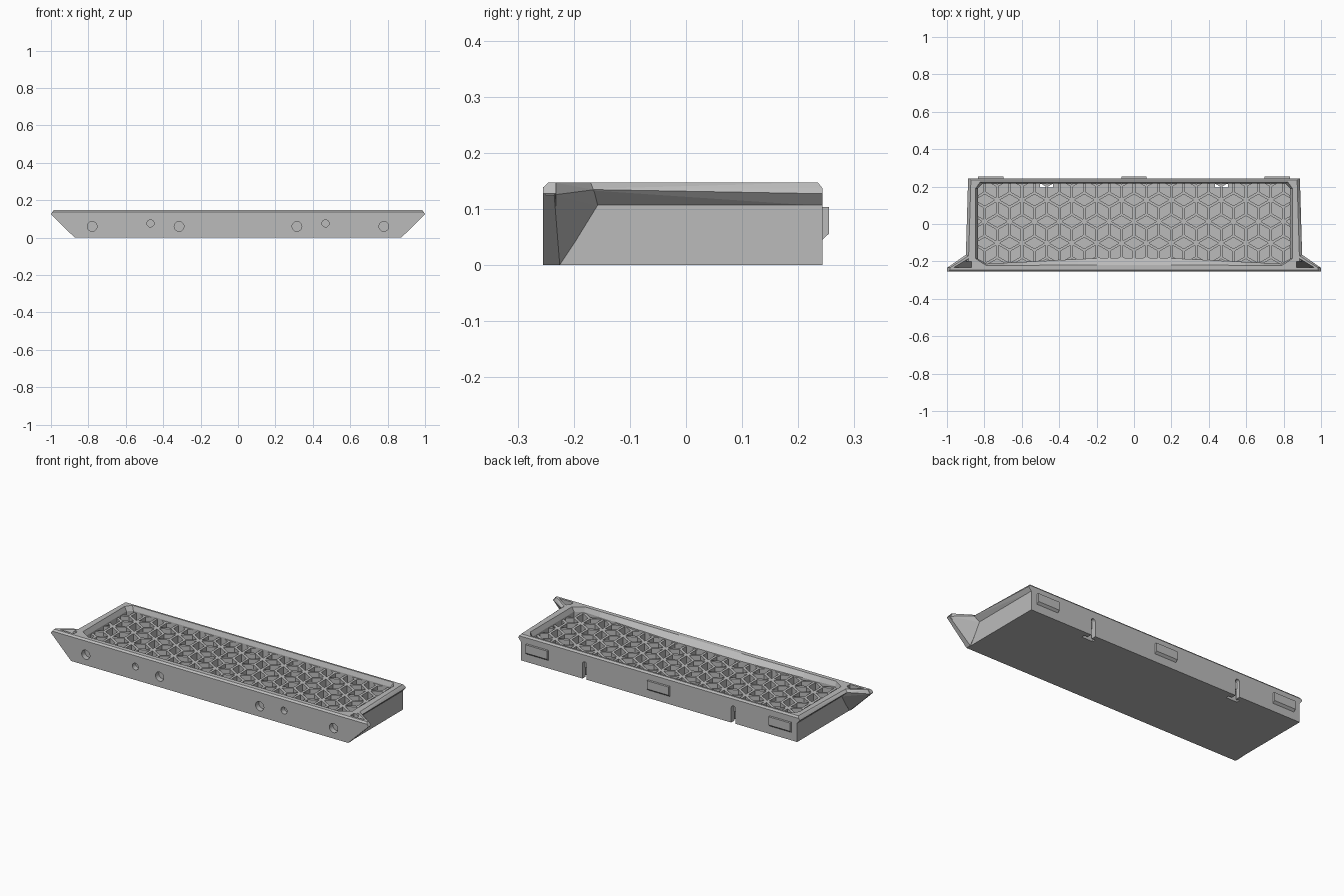
import bpy, bmesh, math
from mathutils import Vector

cube = bpy.data.objects.get("Cube")
if cube:
    bpy.data.objects.remove(cube, do_unlink=True)

grey = bpy.data.materials.new("plain grey")
grey.use_nodes = True
colour = (0.5, 0.5, 0.5, 1)
grey.diffuse_color = colour
grey.node_tree.nodes["Principled BSDF"].inputs["Base Color"].default_value = colour


def finish(name, bm):
    bmesh.ops.recalc_face_normals(bm, faces=bm.faces)
    mesh = bpy.data.meshes.new(name)
    bm.to_mesh(mesh)
    bm.free()
    mesh.materials.append(grey)
    ob = bpy.data.objects.new(name, mesh)
    bpy.context.collection.objects.link(ob)
    return ob


def hull(name, pts, flip=1):
    bm = bmesh.new()
    verts = [bm.verts.new((x * flip, y, z)) for x, y, z in pts]
    res = bmesh.ops.convex_hull(bm, input=verts)
    junk = {v for v in res["geom_interior"] + res["geom_unused"]
            if isinstance(v, bmesh.types.BMVert)}
    bmesh.ops.delete(bm, geom=list(junk), context="VERTS")
    bmesh.ops.dissolve_limit(bm, angle_limit=0.01, verts=bm.verts, edges=bm.edges)
    return finish(name, bm)


def box(name, x0, x1, y0, y1, z0, z1):
    return hull(name, [(x, y, z) for x in (x0, x1) for y in (y0, y1) for z in (z0, z1)])


def loft(name, rings):
    bm = bmesh.new()
    loops = [[bm.verts.new(p) for p in ring] for ring in rings]
    n = len(loops[0])
    for a, b in zip(loops, loops[1:]):
        for i in range(n):
            j = (i + 1) % n
            bm.faces.new((a[i], a[j], b[j], b[i]))
    bm.faces.new(loops[0])
    bm.faces.new(loops[-1])
    return finish(name, bm)


def cylinder(name, x, z, radius, y0, y1):
    ring = [(x + radius * math.cos(math.tau * i / 32), z + radius * math.sin(math.tau * i / 32))
            for i in range(32)]
    return loft(name, [[(a, y, b) for a, b in ring] for y in (y0, y1)])


def combine(target, others, operation):
    for other in others:
        mod = target.modifiers.new("combine", "BOOLEAN")
        mod.operation = operation
        mod.solver = "EXACT"
        mod.object = other
        bpy.context.view_layer.objects.active = target
        bpy.ops.object.modifier_apply(modifier=mod.name)
        bpy.data.objects.remove(other, do_unlink=True)


TOP = 0.147
FLOOR = 0.06

# Main block with bevelled back edge
section = [(-0.24, 0), (0.243, 0), (0.243, 0.137), (0.235, TOP), (-0.24, TOP)]
body = hull("tray_body", [(x, y, z) for x in (-0.87, 0.87) for y, z in section])

# Overhanging side rims and flared front corners
extras = []
for side in (1, -1):
    rim = []
    for y, edge, low in ((-0.2, 0.9, 0.135), (0.235, 0.887, 0.127)):
        rim += [(0.84, y, 0.105), (0.868, y, 0.105), (edge, y, low),
                (edge - 0.015, y, TOP), (0.84, y, TOP)]
    rim += [(0.887, 0.243, 0.127), (0.88, 0.243, 0.137), (0.868, 0.243, 0.105),
            (0.84, 0.243, 0.105), (0.84, 0.243, 0.137)]
    extras.append(hull("side_rim", rim, side))
    flare = [(0.86, -0.23, 0), (0.873, -0.225, 0), (0.865, -0.155, 0.105),
             (1, -0.235, 0.125), (0.9, -0.165, 0.134), (0.985, -0.235, TOP),
             (0.885, -0.17, TOP), (0.86, -0.17, TOP),
             (1, -0.25, 0.125), (0.985, -0.245, TOP), (0.873, -0.25, 0)]
    extras.append(hull("front_flare", flare, side))

# Front panel, wider at the top
panel = []
for s in (1, -1):
    for y in (-0.255, -0.232):
        panel += [(s * 0.872, y, 0), (s, y, 0.127)]
    panel += [(s * 0.992, -0.255, 0.138), (s * 0.985, -0.245, TOP), (s * 0.985, -0.232, TOP)]
extras.append(hull("front_panel", panel))
combine(body, extras, "UNION")


# Tray opening with a sloped, bowed front lip
def opening(z, front_mid, front_end, back, grow):
    n = 16
    end = 0.79
    ring = []
    for i in range(n + 1):
        x = -end + 2 * end * i / n
        bow = min(1, 1.35 * (1 - abs(x) / end))
        ring.append((x, front_end + (front_mid - front_end) * bow, z))
    side = 0.835 + grow
    ring += [(side, -0.185, z), (side, 0.19, z), (side - 0.025, back, z),
             (0.025 - side, back, z), (-side, 0.19, z), (-side, -0.185, z)]
    return ring


cutters = [loft("opening_cutter", [
    opening(FLOOR, -0.183, -0.213, 0.216, 0),
    opening(0.122, -0.183, -0.213, 0.216, 0),
    opening(TOP, -0.219, -0.222, 0.225, 0.012),
    opening(0.2, -0.219, -0.222, 0.225, 0.012)])]

# Blind holes in the front and hanging slots at the back
for s in (1, -1):
    for x, z, r in ((0.78, 0.06, 0.026), (0.315, 0.06, 0.026), (0.468, 0.076, 0.019)):
        cutters.append(cylinder("hole_cutter", s * x, z, r, -0.3, -0.225))
    x = s * 0.468
    cutters.append(box("slot_cutter", x - 0.013, x + 0.013, 0.2, 0.3, -0.1, 0.085))
    cutters.append(cylinder("slot_end_cutter", x, 0.085, 0.013, 0.2, 0.3))
    cutters.append(box("keyhole_cutter", x - 0.035, x + 0.035, 0.196, 0.215, -0.1, 0.075))
combine(body, cutters, "DIFFERENCE")

# Rear locating tabs
for name, x in (("left_tab", 0.765), ("middle_tab", 0), ("right_tab", -0.765)):
    profile = [(0.23, 0.045), (0.243, 0.045), (0.255, 0.056), (0.255, 0.103), (0.23, 0.103)]
    hull(name, [(x + d, y, z) for d in (-0.068, 0.068) for y, z in profile])

# Lattice of ribs: hexagons each split into three diamonds
bm = bmesh.new()
WIDTH = 0.133
R = WIDTH / math.sqrt(3)
RIB = 0.007
RIB_TOP = 0.115


def rib(a, b):
    d = (b - a).normalized()
    n = Vector((-d.y, d.x)) * RIB
    a, b = a - d * RIB * 0.5, b + d * RIB * 0.5
    plan = [a + n, b + n, b - n, a - n]
    low = [bm.verts.new((p.x, p.y, FLOOR - 0.005)) for p in plan]
    high = [bm.verts.new((p.x, p.y, RIB_TOP)) for p in plan]
    bm.faces.new(high)
    bm.faces.new(low)
    for i in range(4):
        j = (i + 1) % 4
        bm.faces.new((low[i], low[j], high[j], high[i]))


def polar(degrees):
    t = math.radians(degrees)
    return Vector((math.cos(t), math.sin(t))) * R


for row in range(-3, 3):
    for col in range(-8, 9):
        c = Vector(((col + 0.5 * (row % 2)) * WIDTH, 0.09 + row * R * 1.5))
        for angle in (30, 150, 270):
            rib(c, c + polar(angle))
        for angle in (-30, 30, 90):
            rib(c + polar(angle), c + polar(angle + 60))

# Trim the lattice to the inside of the walls
for co, no in (((0.842, 0, 0), (1, 0, 0)), ((-0.842, 0, 0), (-1, 0, 0)),
               ((0, 0.222, 0), (0, 1, 0)), ((0, -0.216, 0), (0, -1, 0))):
    bmesh.ops.bisect_plane(bm, geom=bm.verts[:] + bm.edges[:] + bm.faces[:],
                           plane_co=co, plane_no=no, clear_outer=True)
finish("diamond_lattice", bm)
